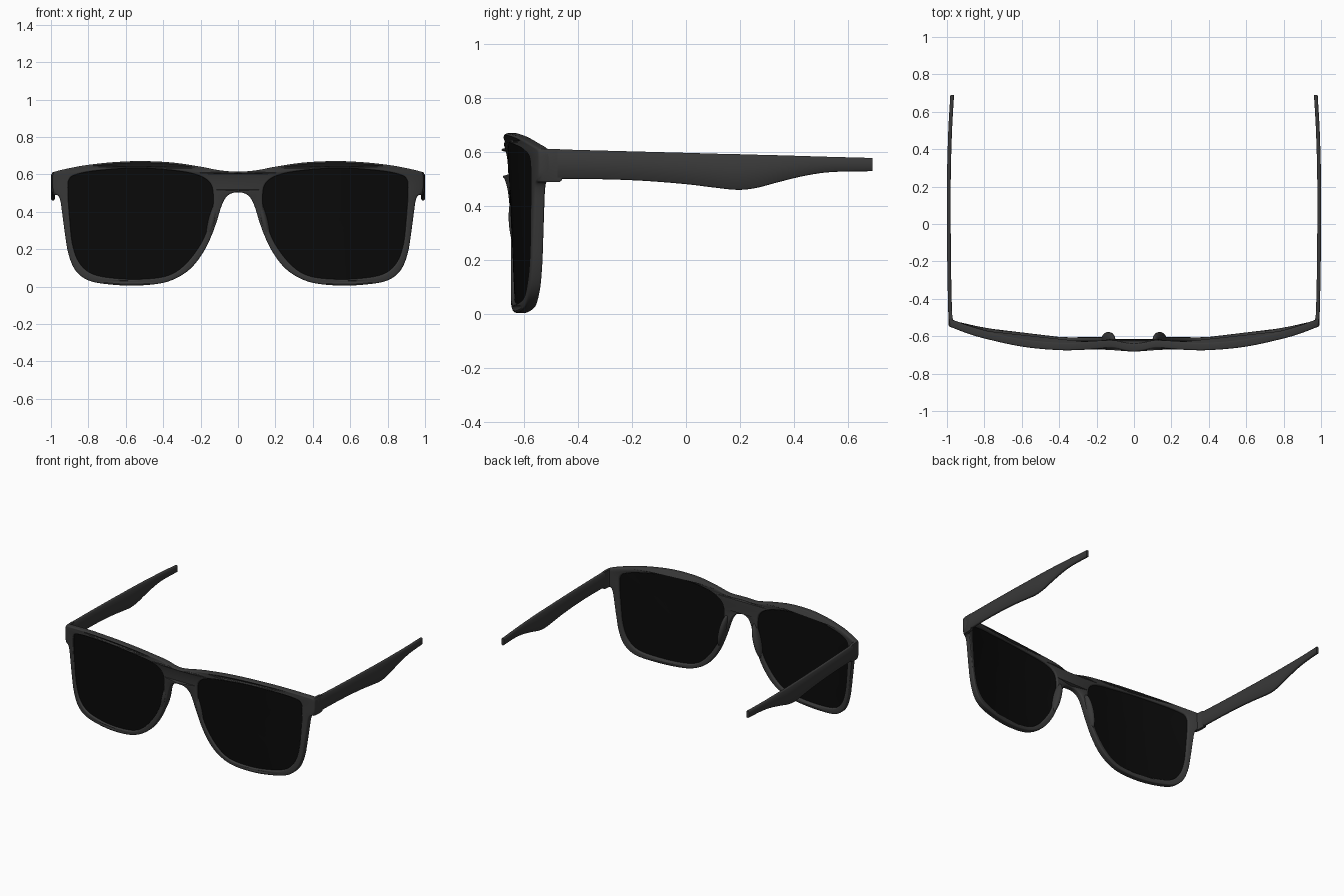
import bpy, bmesh, math
from mathutils import Vector, Matrix

if "Cube" in bpy.data.objects:
    bpy.data.objects.remove(bpy.data.objects["Cube"])


def material(name, v):
    m = bpy.data.materials.new(name)
    m.diffuse_color = (v, v, v, 1)
    m.use_nodes = True
    m.node_tree.nodes["Principled BSDF"].inputs["Base Color"].default_value = m.diffuse_color
    return m


FRAME = material("dark_frame", 0.04)
LENS = material("black_lens", 0.003)


def spline(pts, n, closed=True):
    """Catmull-Rom through pts, n steps per span."""
    k, out = len(pts), []
    P = [Vector(p) for p in pts]
    get = (lambda i: P[i % k]) if closed else (lambda i: P[max(0, min(k - 1, i))])
    for i in range(k if closed else k - 1):
        a, b, c, d = (get(i + j) for j in (-1, 0, 1, 2))
        for s in range(n):
            t = s / n
            out.append(0.5 * (2 * b + (c - a) * t + (2 * a - 5 * b + 4 * c - d) * t * t
                              + (3 * b - a - 3 * c + d) * t ** 3))
    if not closed:
        out.append(P[-1])
    return out


def lerp_table(tab, x):
    for (x0, y0), (x1, y1) in zip(tab, tab[1:]):
        if x <= x1:
            return y0 + (y1 - y0) * (x - x0) / (x1 - x0)
    return tab[-1][1]


# Plan curve of the front (mid-thickness), plus backward tilt of the lower edge
PLAN = spline([(0, -.664), (.05, -.657), (.12, -.643), (.25, -.651), (.4, -.653), (.6, -.634),
               (.8, -.591), (.9, -.561), (1.0, -.522)], 8, False)


def front_y(x, z):
    x = abs(x)
    return lerp_table(PLAN, x) + 0.03 * (1 - x ** 4) * (0.65 - z) / 0.65


def finish(name, bm, mat, angle=40, mirror=False):
    bmesh.ops.recalc_face_normals(bm, faces=bm.faces)
    me = bpy.data.meshes.new(name)
    bm.to_mesh(me)
    bm.free()
    me.materials.append(mat)
    ob = bpy.data.objects.new(name, me)
    bpy.context.collection.objects.link(ob)
    if mirror:
        ob.modifiers.new("mirror", 'MIRROR')
    bpy.ops.object.select_all(action='DESELECT')
    bpy.context.view_layer.objects.active = ob
    ob.select_set(True)
    bpy.ops.object.shade_smooth_by_angle(angle=math.radians(angle))
    return ob


def skin(bm, rings, caps=True):
    loops = [[bm.verts.new(p) for p in r] for r in rings]
    n = len(loops[0])
    for a, b in zip(loops, loops[1:]):
        for i in range(n):
            bm.faces.new((a[i], a[(i + 1) % n], b[(i + 1) % n], b[i]))
    if caps:
        bm.faces.new(loops[0])
        bm.faces.new(loops[-1])


# Front frame: flat outline with two holes, extruded, rounded, then bent
half = [(0, .614), (.1, .622), (.2, .641), (.35, .663), (.52, .671), (.68, .664), (.82, .648),
        (.92, .629), (.97, .617), (.988, .606), (.992, .57), (.99, .52), (.98, .496), (.96, .484),
        (.949, .455), (.941, .4), (.925, .28), (.908, .18), (.875, .095), (.82, .043), (.74, .018),
        (.58, .005), (.42, .016), (.32, .05), (.24, .11), (.17, .21), (.12, .33), (.092, .42),
        (.07, .469), (.04, .496), (0, .504)]
outline = spline(half + [(-x, z) for x, z in half[-2:0:-1]], 5)
lens_loop = spline([(.136, .41), (.132, .49), (.148, .552), (.21, .594), (.33, .619), (.54, .634),
                    (.75, .62), (.86, .6), (.902, .574), (.909, .51), (.9, .37), (.885, .23),
                    (.85, .13), (.78, .068), (.65, .043), (.5, .04), (.37, .06), (.28, .12),
                    (.2, .225), (.157, .325)], 5)
cu = bpy.data.curves.new("outline", 'CURVE')
cu.dimensions, cu.fill_mode = '2D', 'BOTH'
cu.extrude, cu.bevel_depth, cu.offset, cu.bevel_resolution = 0.013, 0.008, -0.008, 2
for loop in (outline, lens_loop, [Vector((-p.x, p.y)) for p in lens_loop]):
    s = cu.splines.new('POLY')
    s.points.add(len(loop) - 1)
    for pt, p in zip(s.points, loop):
        pt.co = (p.x, p.y, 0, 1)
    s.use_cyclic_u = True
tmp = bpy.data.objects.new("outline_helper", cu)
bpy.context.collection.objects.link(tmp)
dg = bpy.context.evaluated_depsgraph_get()
me = bpy.data.meshes.new_from_object(tmp.evaluated_get(dg))
bm = bmesh.new()
bm.from_mesh(me)
bpy.data.objects.remove(tmp)
bmesh.ops.remove_doubles(bm, verts=bm.verts, dist=1e-5)
for v in bm.verts:
    x, z, w = v.co
    v.co = (x, front_y(x, z) + w, z)
finish("front_frame", bm, FRAME)

# Lenses: thin curved shells seated in the rims
bm = bmesh.new()
c = Vector((.53, .34))


def lens_ring(f, w):
    pts = [c + (p - c) * f for p in lens_loop]
    return [(p.x, front_y(p.x, p.y) + w, p.y) for p in pts]


steps = [.04, .25, .5, .75, 1.01]
skin(bm, [lens_ring(f, -.008) for f in steps] + [lens_ring(f, .006) for f in steps[::-1]])
finish("lenses", bm, LENS, mirror=True)

# End pieces: corner blocks wrapping from the front to the temples
bm = bmesh.new()
plan = [(.93, -.567), (.965, -.556), (.983, -.546), (.99, -.53), (.993, -.46), (.974, -.46),
        (.971, -.5), (.963, -.522), (.945, -.535), (.92, -.545)]
m = Vector((.968, -.52))
levels = [(.49, .86), (.496, 1), (.607, 1), (.613, .86)]
skin(bm, [[(m.x + (x - m.x) * f, m.y + (y - m.y) * f, z) for x, y in plan] for z, f in levels])
finish("end_pieces", bm, FRAME, mirror=True)

# Temples: swept chamfered section; stations are (y, centre x, bottom z, top z)
stations = spline([(-.475, .983, .502, .611), (-.3, .987, .5, .606), (-.15, .989, .494, .602),
                   (0, .99, .482, .598), (.1, .99, .47, .595), (.19, .99, .461, .593),
                   (.26, .9895, .468, .591), (.34, .988, .489, .589), (.44, .985, .513, .586),
                   (.54, .981, .527, .583), (.69, .972, .53, .579)], 5, False)
bm = bmesh.new()
rings = []
for y, x, b, t in stations:
    h, k = .01, .005
    rings.append([(x - h, y, b + k), (x - h + k, y, b), (x + h - k, y, b), (x + h, y, b + k),
                  (x + h, y, t - k), (x + h - k, y, t), (x - h + k, y, t), (x - h, y, t - k)])
skin(bm, rings)
finish("temples", bm, FRAME, 50, mirror=True)

# Nose pads: elongated bumps behind the inner rims
bm = bmesh.new()
mat = (Matrix.Translation((.137, -.617, .36)) @ Matrix.Rotation(math.radians(14), 4, 'Y')
       @ Matrix.Diagonal((.024, .04, .12, 1)))
mat = (Matrix.Translation((.137, -.617, .36)) @ Matrix.Rotation(math.radians(-14), 4, 'Y')
       @ Matrix.Diagonal((.024, .04, .12, 1)))
bmesh.ops.create_uvsphere(bm, u_segments=20, v_segments=12, radius=1, matrix=mat)
finish("nose_pads", bm, FRAME, 60, mirror=True)
